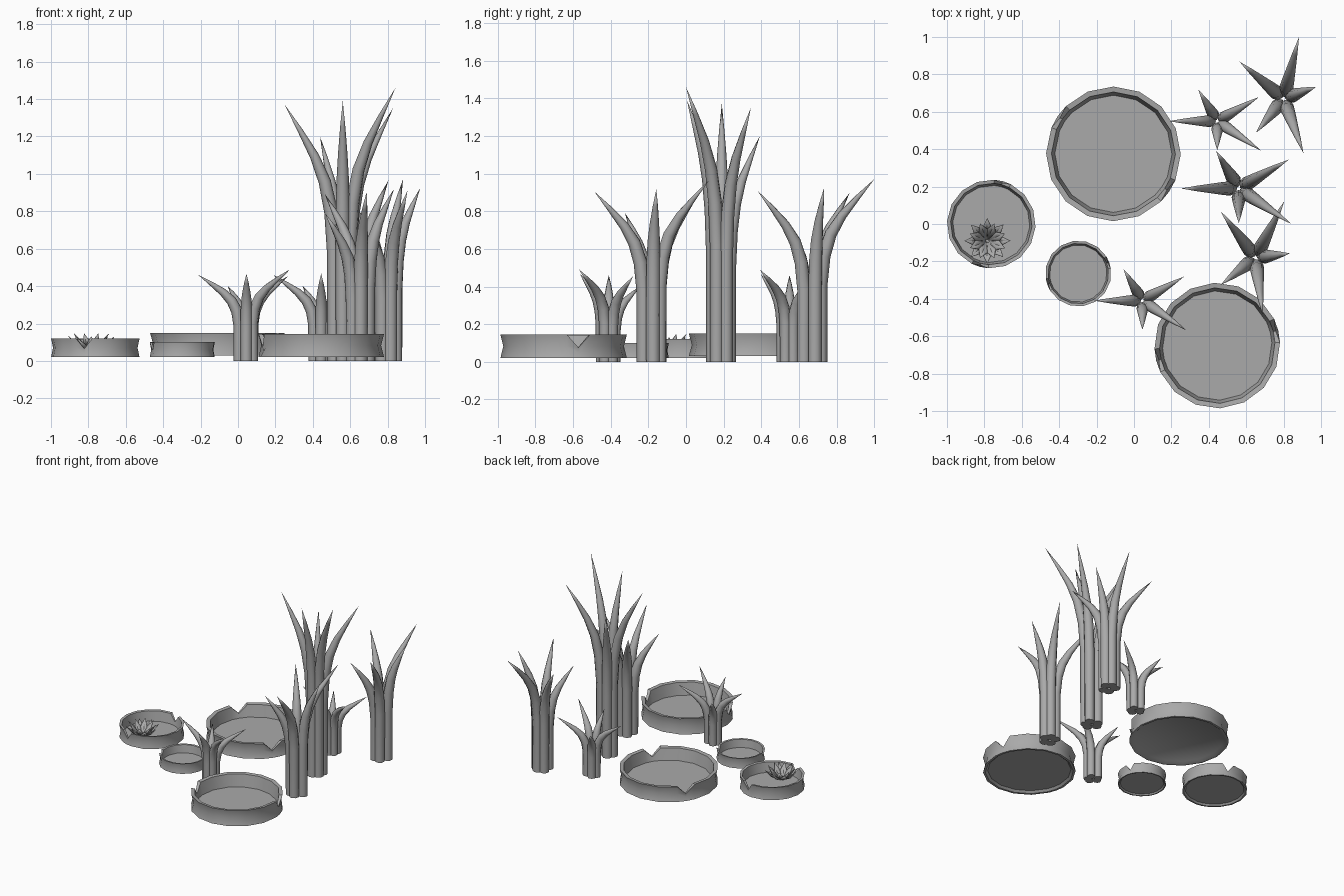
import bpy, bmesh
from math import radians, cos, sin, pi
from mathutils import Vector

cube = bpy.data.objects.get("Cube")
if cube:
    bpy.data.objects.remove(cube, do_unlink=True)

grey = bpy.data.materials.new("plain_grey")
grey.use_nodes = True
GREY = (0.40, 0.40, 0.40, 1)
grey.diffuse_color = GREY
grey.node_tree.nodes["Principled BSDF"].inputs["Base Color"].default_value = GREY


def finish(bm, name, angle=40):
    bmesh.ops.recalc_face_normals(bm, faces=bm.faces)
    mesh = bpy.data.meshes.new(name)
    bm.to_mesh(mesh)
    bm.free()
    mesh.materials.append(grey)
    obj = bpy.data.objects.new(name, mesh)
    bpy.context.collection.objects.link(obj)
    bpy.ops.object.select_all(action='DESELECT')
    obj.select_set(True)
    bpy.context.view_layer.objects.active = obj
    bpy.ops.object.shade_smooth_by_angle(angle=radians(angle))
    return obj


def bridge(bm, a, b):
    n = len(a)
    for i in range(n):
        j = (i + 1) % n
        bm.faces.new((a[i], a[j], b[j], b[i]))


# Lily pad: recessed floor, waisted wall and lip, as (radius, height) fractions
PAD_PROFILE = [(.90, .12), (.95, 0), (1, 0), (.955, .5), (1, 1), (.92, .97), (.87, .2)]


def lily_pad(name, x, y, radius, low, high, turn):
    bm = bmesh.new()
    # Two opposite notches, each with close neighbours
    angles = []
    for half in (0, 180):
        angles.append((half, True))
        angles += [(half + 11 + i * 158 / 7, False) for i in range(8)]
    rings = []
    for r, h in PAD_PROFILE:
        ring = []
        for deg, notch in angles:
            rr, hh = r, h
            if notch and h > .4:
                rr, hh = min(r, .96), h * .45
            a = radians(deg + turn)
            ring.append(bm.verts.new((x + rr * radius * cos(a), y + rr * radius * sin(a),
                                      low + hh * (high - low))))
        rings.append(ring)
    for a, b in zip(rings, rings[1:]):
        bridge(bm, a, b)
    bm.faces.new(rings[0])
    bm.faces.new(rings[-1])
    finish(bm, name)


lily_pad("lily_pad_back", -.11, .375, .36, .03, .15, 146)
lily_pad("lily_pad_front", .445, -.65, .336, .02, .145, 14)
lily_pad("lily_pad_side", -.763, 0, .237, .02, .12, 75)
lily_pad("lily_pad_small", -.298, -.265, .176, .02, .10, 20)

# Reed clump: each blade is (direction, reach, height fraction)
BLADES = [(180, .31, .938), (121, .235, .82), (30, .31, .925), (-34, .34, 1), (-90, .185, .952)]
# Along a blade: (height fraction, outward fraction, thickness)
BLADE_PATH = [(0, 0, .037), (.42, 0, .038), (.58, .06, .037), (.70, .19, .033),
              (.80, .40, .025), (.90, .69, .014)]
SIDES = 8


def reed_clump(name, x, y, height, scale, turn):
    bm = bmesh.new()
    start = .046
    for deg, reach, top in BLADES:
        a = radians(deg + turn)
        out = Vector((cos(a), sin(a), 0))
        side = Vector((-sin(a), cos(a), 0))
        base = Vector((x, y, 0))
        z_top = height * top
        path = [base + out * scale * (start + o * (reach - start)) + Vector((0, 0, h * z_top))
                for h, o, t in BLADE_PATH]
        tip = base + out * scale * reach + Vector((0, 0, z_top))
        rings = []
        for i, p in enumerate(path):
            nxt = path[i + 1] if i + 1 < len(path) else tip
            along = Vector((0, 0, 1)) if i == 0 else (nxt - path[i - 1]).normalized()
            across = side.cross(along)
            t = BLADE_PATH[i][2] * scale
            rings.append([bm.verts.new(p + t * (side * cos(2 * pi * k / SIDES)
                                                + across * sin(2 * pi * k / SIDES)))
                          for k in range(SIDES)])
        for r0, r1 in zip(rings, rings[1:]):
            bridge(bm, r0, r1)
        point = bm.verts.new(tip)
        last = rings[-1]
        for k in range(SIDES):
            bm.faces.new((last[k], last[(k + 1) % SIDES], point))
        bm.faces.new(rings[0])
    finish(bm, name, 50)


reed_clump("reeds_tall", .56, .19, 1.46, 1, 0)
reed_clump("reeds_front", .045, -.41, .49, .83, 0)
reed_clump("reeds_back", .445, .55, .49, .83, 0)
reed_clump("reeds_corner", .80, .67, .97, 1, 110)
reed_clump("reeds_middle", .65, -.18, .965, 1, 97)


# Water flower: two rings of pointed petals resting on the side pad
def flower(name, x, y, z):
    bm = bmesh.new()
    for reach, rise, offset in ((.122, .085, 0), (.10, .10, .5)):
        for i in range(8):
            a = 2 * pi * (i + offset) / 8
            out = Vector((cos(a), sin(a), 0))
            side = Vector((-sin(a), cos(a), 0))
            base = Vector((x, y, z))
            root = bm.verts.new(base + out * .008)
            keel = bm.verts.new(base + out * reach * .6 + Vector((0, 0, rise * .35)))
            tip = bm.verts.new(base + out * reach + Vector((0, 0, rise)))
            for s in (-1, 1):
                edge = bm.verts.new(base + out * reach * .58 + side * s * .026
                                    + Vector((0, 0, rise * .5)))
                bm.faces.new((root, edge, keel))
                bm.faces.new((keel, edge, tip))
    obj = finish(bm, name, 30)
    thick = obj.modifiers.new("petal_thickness", 'SOLIDIFY')
    thick.thickness = .003


flower("water_flower", -.785, -.09, .045)
